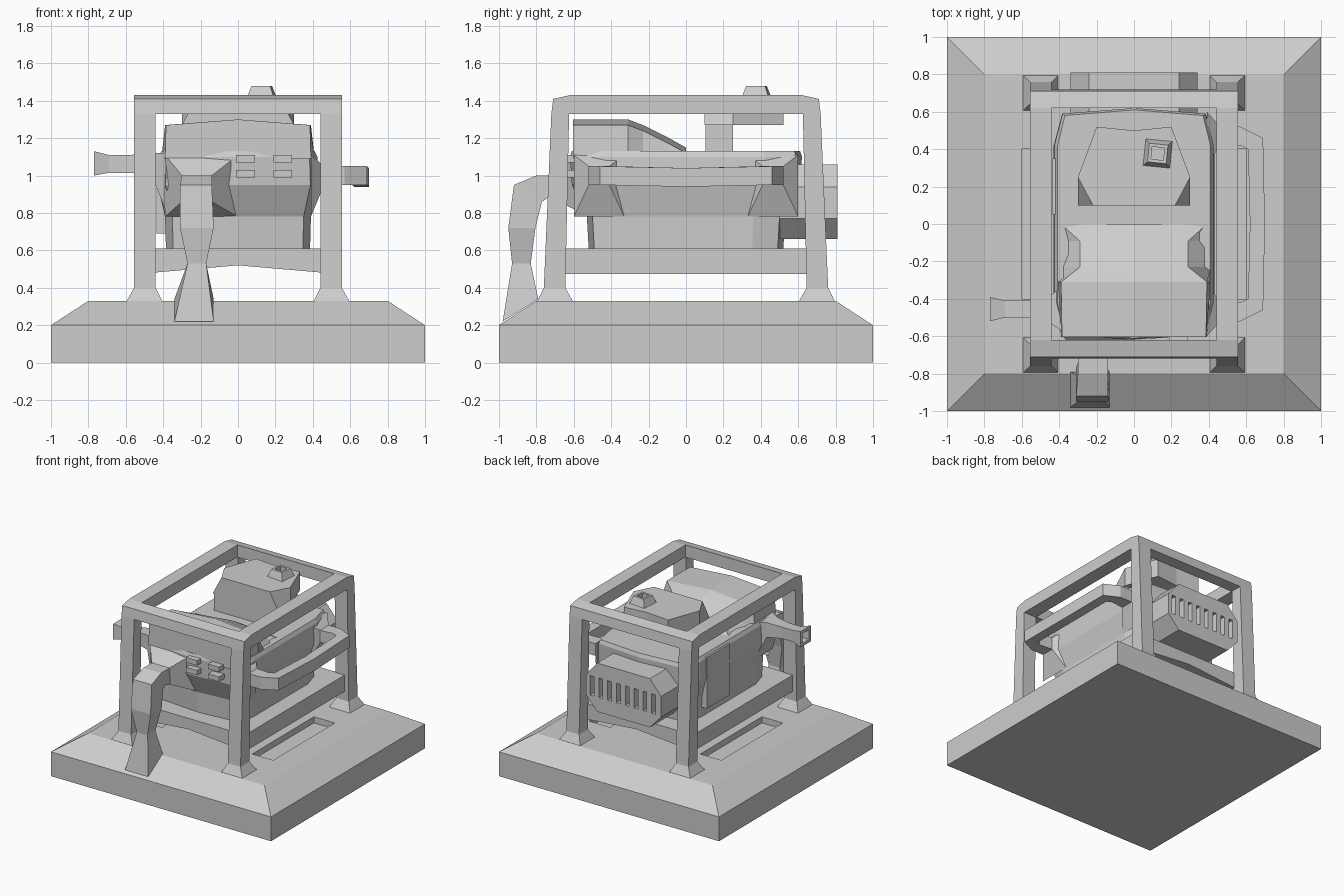
import bpy
import bmesh
from mathutils import Matrix

cube = bpy.data.objects.get("Cube")
if cube:
    bpy.data.objects.remove(cube, do_unlink=True)

grey = bpy.data.materials.new("plain grey")
grey.use_nodes = True
grey.diffuse_color = (0.61, 0.61, 0.61, 1)
grey.node_tree.nodes["Principled BSDF"].inputs["Base Color"].default_value = grey.diffuse_color


def loft(name, rings):
    """Skin a list of equal-sized point rings and cap both ends."""
    bm = bmesh.new()
    loops = [[bm.verts.new(p) for p in ring] for ring in rings]
    n = len(loops[0])
    for a, b in zip(loops, loops[1:]):
        for i in range(n):
            j = (i + 1) % n
            bm.faces.new((a[i], a[j], b[j], b[i]))
    bm.faces.new(loops[0])
    bm.faces.new(loops[-1])
    bmesh.ops.recalc_face_normals(bm, faces=bm.faces)
    mesh = bpy.data.meshes.new(name)
    bm.to_mesh(mesh)
    bm.free()
    mesh.materials.append(grey)
    obj = bpy.data.objects.new(name, mesh)
    bpy.context.collection.objects.link(obj)
    return obj


def rect(axis, pos, a0, a1, b0, b1):
    """Rectangle ring square to an axis."""
    pts = [(a0, b0), (a1, b0), (a1, b1), (a0, b1)]
    if axis == "x":
        return [(pos, a, b) for a, b in pts]
    if axis == "y":
        return [(a, pos, b) for a, b in pts]
    return [(a, b, pos) for a, b in pts]


def box(name, x0, x1, y0, y1, z0, z1):
    return loft(name, [rect("z", z, x0, x1, y0, y1) for z in (z0, z1)])


def cut(target, cutter):
    mod = target.modifiers.new("cut", "BOOLEAN")
    mod.operation = "DIFFERENCE"
    mod.solver = "EXACT"
    mod.object = cutter
    bpy.context.view_layer.objects.active = target
    bpy.ops.object.modifier_apply(modifier=mod.name)
    bpy.data.objects.remove(cutter, do_unlink=True)


# Plinth with a recess along each side
base = loft("base", [rect("z", z, -r, r, -r, r) for z, r in ((0, 1), (0.2, 1), (0.33, 0.8))])
for s in (-1, 1):
    xs = sorted((s * 0.41, s * 0.6))
    cut(base, box("recess_cutter", *xs, -0.4, 0.4, 0.28, 0.5))

# Frame posts with flared feet
for sx, side in ((-1, "right"), (1, "left")):
    for sy, end in ((-1, "front"), (1, "back")):
        steps = [(0.32, 0.4, 0.6, 0.6, 0.8), (0.4, 0.44, 0.555, 0.645, 0.76),
                 (1.33, 0.44, 0.555, 0.625, 0.72)]
        loft(f"{end}_{side}_post",
             [rect("z", z, sx * a, sx * b, sy * c, sy * d) for z, a, b, c, d in steps])

# Top rails
half = [(0.72, 1.33), (0.71, 1.41), (0.62, 1.43)]
side_profile = [(-y, z) for y, z in half] + [(y, z) for y, z in reversed(half)]
for s, side in ((-1, "right"), (1, "left")):
    loft(f"{side}_top_rail", [[(s * x, y, z) for y, z in side_profile] for x in (0.44, 0.555)])
for s, end in ((-1, "front"), (1, "back")):
    profile = half + [(0.62, 1.33)]
    loft(f"{end}_top_rail", [[(x, s * y, z) for y, z in profile] for x in (-0.44, 0.44)])

# Lower tray with a bowed underside
tray = [(-0.52, 0.61), (0.52, 0.61), (0.52, 0.475), (0, 0.52), (-0.52, 0.475)]
loft("tray", [[(x, y, z) for x, z in tray] for y in (-0.65, 0.65)])


# Engine body, faceted and narrower at the bottom
def body_ring(z, w, d):
    right = [(0, -d), (0.9 * w, 0.03 - d), (w, -0.68 * d), (w, 0.68 * d), (0.9 * w, d - 0.03)]
    left = [(0, d)] + [(-x, y) for x, y in reversed(right[1:])]
    return [(x, y, z) for x, y in right + left]


loft("engine_body", [body_ring(*r) for r in (
    (0.6, 0.385, 0.52), (0.78, 0.39, 0.53), (0.95, 0.43, 0.61),
    (1.1, 0.425, 0.62), (1.13, 0.41, 0.61))])

# Raised front cover, pinched in at the waist
hump = []
for y, base_w, top_w, z in ((-0.605, 0.39, 0.385, 1.27), (-0.31, 0.41, 0.39, 1.27),
                            (-0.23, 0.41, 0.29, 1.24), (-0.09, 0.41, 0.29, 1.17),
                            (0, 0.41, 0.39, 1.12)):
    hump.append([(-base_w, y, 1.09), (-top_w, y, z), (0, y, z + 0.03),
                 (top_w, y, z), (base_w, y, 1.09)])
loft("front_cover", hump)

# Fuel tank on its neck, with a cap
box("tank_neck", -0.29, 0.29, 0.105, 0.25, 1.1, 1.28)
rim = [(0.3, 0.25), (0.2, 0.52), (0, 0.5), (-0.2, 0.52), (-0.3, 0.25)]
loft("fuel_tank", [[(x, y, z) for x, y in [(-w, 0.1), (w, 0.1)] + rim]
                   for z, w in ((1.27, 0.3), (1.42, 0.22))])
cap = loft("fuel_cap", [rect("z", z, -r, r, -r, r) for z, r in (
    (1.41, 0.075), (1.48, 0.05), (1.48, 0.033), (1.44, 0.033))])
spin = Matrix.Rotation(-0.1, 4, "Z")
spin.translation = (0.127, 0.377, 0)
cap.data.transform(spin)

# Control buttons
for i, x in enumerate((-0.01, 0.19)):
    for j, z in enumerate((0.99, 1.07)):
        box(f"button_{i}_{j}", x, x + 0.1, -0.66, -0.57, z, z + 0.04)

# Front hose: flange, elbow, then a flared spout
hose = [(-0.39, 0, (-0.59, 1.11), (-0.52, 0.78)),
        (-0.3, -0.14, (-0.69, 1.0), (-0.68, 0.86)),
        (-0.3, -0.14, (-0.8, 1.0), (-0.74, 0.88)),
        (-0.31, -0.14, (-0.92, 0.95), (-0.77, 0.86)),
        (-0.31, -0.13, (-0.95, 0.72), (-0.805, 0.72)),
        (-0.27, -0.17, (-0.93, 0.53), (-0.83, 0.53)),
        (-0.34, -0.13, (-0.98, 0.22), (-0.79, 0.34))]
loft("front_hose", [[(a, *out), (b, *out), (b, *inn), (a, *inn)] for a, b, out, inn in hose])

# Exhaust pipe with an open flared end
exhaust = [(-0.39, -0.57, -0.34, 0.82, 1.12), (-0.46, -0.52, -0.39, 1.0, 1.12),
           (-0.58, -0.5, -0.41, 1.015, 1.11), (-0.69, -0.5, -0.41, 1.015, 1.11),
           (-0.77, -0.52, -0.39, 1.0, 1.13), (-0.77, -0.495, -0.415, 1.025, 1.105),
           (-0.71, -0.49, -0.42, 1.03, 1.1)]
loft("exhaust_pipe", [rect("x", *e) for e in exhaust])

# Loop pipe on the left side, with a flange at each end
arm = [((0.39, 0.6), (0.39, 0.33), 0.78, 1.11), ((0.46, 0.52), (0.46, 0.41), 0.95, 1.05),
       ((0.57, 0.52), (0.57, 0.42), 0.95, 1.05), ((0.69, 0.46), (0.61, 0.4), 0.95, 1.05)]
loop = []
for s, steps in ((-1, arm), (1, arm[::-1])):
    for (ox, oy), (ix, iy), z0, z1 in steps:
        loop.append([(ox, s * oy, z0), (ix, s * iy, z0), (ix, s * iy, z1), (ox, s * oy, z1)])
loop.insert(len(arm), rect("y", 0, 0.7, 0.62, 0.94, 1.04))
loft("loop_pipe", loop)

# Side panel
box("right_side_panel", -0.435, -0.37, 0.05, 0.35, 0.69, 1.11)

# Back grille with vertical slots
outline = [(-0.24, 0.66), (0.24, 0.66), (0.34, 0.77), (0.34, 0.94),
           (0.24, 1.06), (-0.24, 1.06), (-0.34, 0.94), (-0.34, 0.77)]
grille = loft("back_grille", [[(x, y, z) for x, z in outline] for y in (0.5, 0.81)])
for i in range(8):
    x = -0.29 + i * 0.08
    cut(grille, box("slot_cutter", x, x + 0.035, 0.75, 0.9, 0.78, 0.94))
